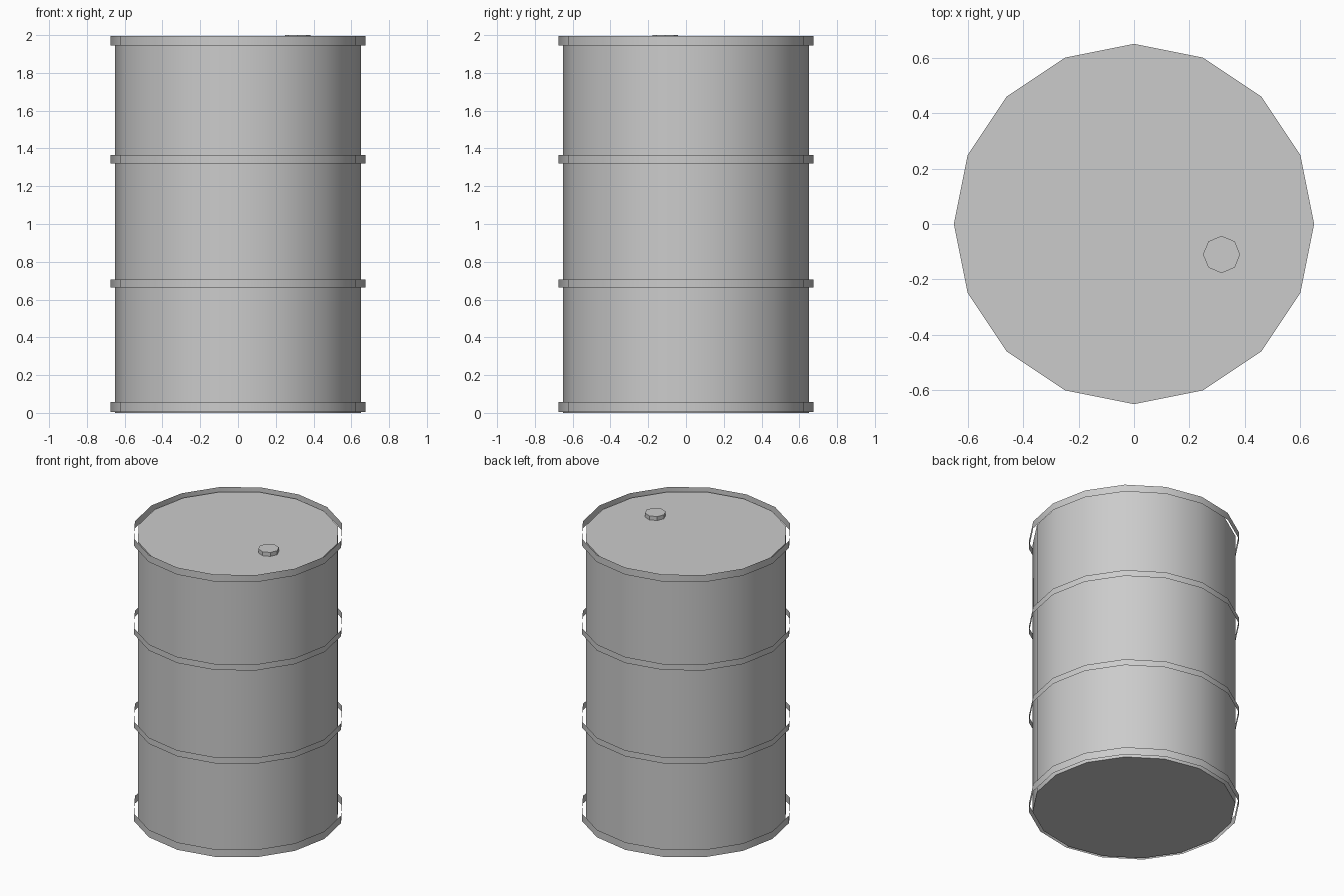
import bpy
from math import radians

if "Cube" in bpy.data.objects:
    bpy.data.objects.remove(bpy.data.objects["Cube"])


def cylinder(name, sides, radius, z0, z1, fill='NGON', x=0.0, y=0.0):
    """Upright prism with a corner on the +y axis; smooth where shallow."""
    bpy.ops.mesh.primitive_cylinder_add(
        vertices=sides, radius=radius, depth=z1 - z0,
        end_fill_type=fill, location=(x, y, (z0 + z1) / 2))
    ob = bpy.context.object
    ob.name = name
    bpy.ops.object.shade_smooth_by_angle(angle=radians(30))
    return ob


# drum body, lid slightly below the top rim
cylinder("drum_body", 16, 0.65, 0.0, 1.972)

# open hoops standing just off the body: base rim, two ribs, top rim
hoops = [("base_rim", 0.004, 0.057), ("lower_rib", 0.663, 0.706),
         ("upper_rib", 1.321, 1.364), ("top_rim", 1.944, 1.994)]
for name, z0, z1 in hoops:
    cylinder(name, 16, 0.675, z0, z1, fill='NOTHING')

# octagonal filler cap on the lid
cylinder("filler_cap", 8, 0.067, 1.965, 2.0, x=0.316, y=-0.11)
